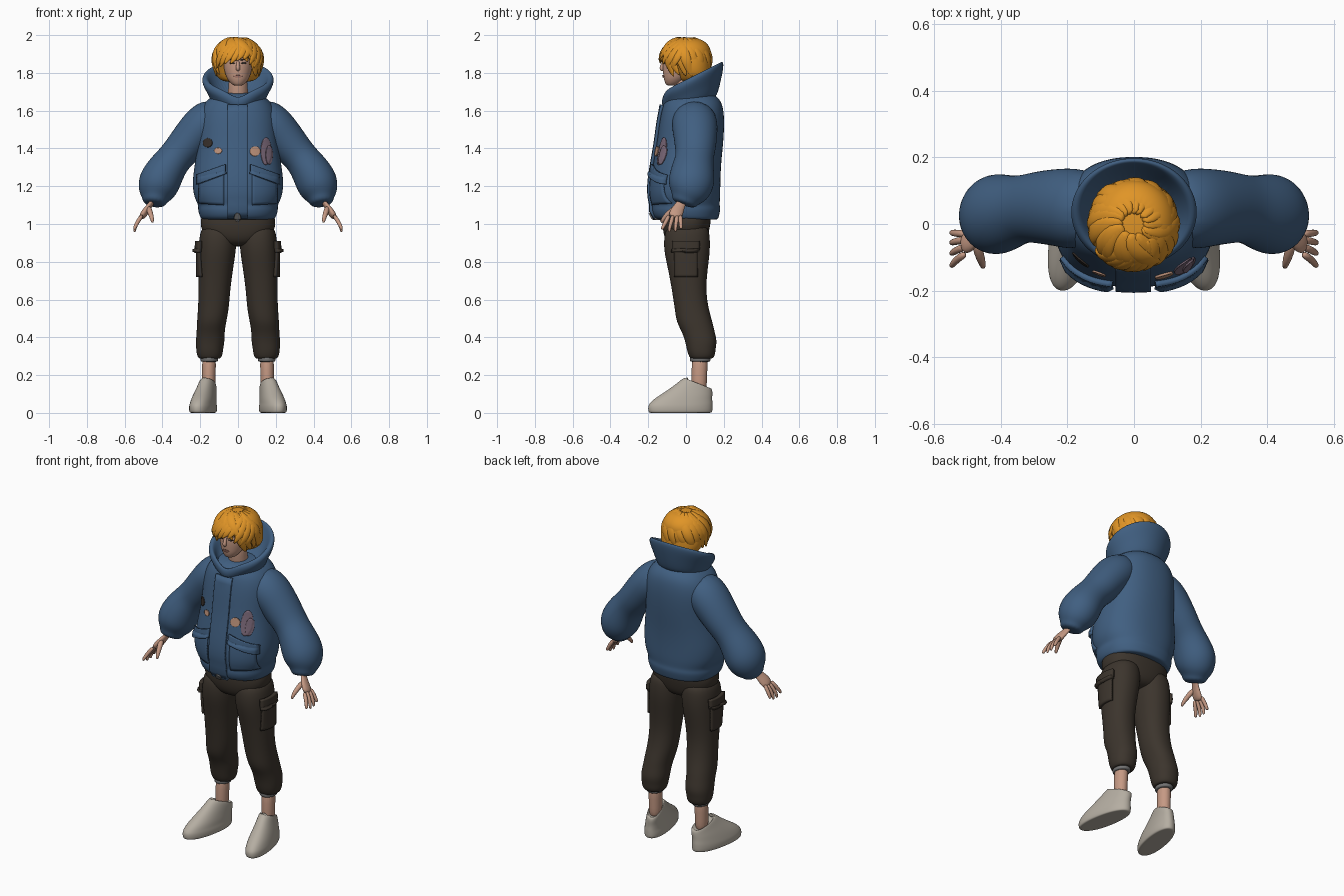
import bpy
import bmesh
import math
import random
from mathutils import Vector

random.seed(4)
if "Cube" in bpy.data.objects:
    bpy.data.objects.remove(bpy.data.objects["Cube"], do_unlink=True)


def material(name, red, green, blue):
    mat = bpy.data.materials.new(name)
    mat.use_nodes = True
    mat.diffuse_color = (red, green, blue, 1)
    shader = next(n for n in mat.node_tree.nodes if n.type == "BSDF_PRINCIPLED")
    shader.inputs["Base Color"].default_value = (red, green, blue, 1)
    shader.inputs["Roughness"].default_value = 0.8
    return mat


jacket_blue = material("jacket blue", .052, .115, .22)
trouser_brown = material("trouser brown", .045, .035, .026)
skin_tone = material("skin", .56, .32, .23)
hair_orange = material("hair orange", .75, .3, .02)
shoe_beige = material("shoe beige", .46, .42, .36)
cuff_grey = material("cuff grey", .17, .17, .17)
patch_mauve = material("patch mauve", .2, .14, .19)
patch_tan = material("patch tan", .5, .28, .19)
dark_brown = material("dark brown", .04, .03, .025)
lip_pink = material("lip", .4, .19, .15)


def finish(name, bm, mat, mirror, subdivisions):
    """Turn a bmesh into a smooth object, optionally mirrored left to right."""
    bmesh.ops.recalc_face_normals(bm, faces=bm.faces)
    mesh = bpy.data.meshes.new(name)
    bm.to_mesh(mesh)
    bm.free()
    mesh.materials.append(mat)
    for face in mesh.polygons:
        face.use_smooth = True
    obj = bpy.data.objects.new(name, mesh)
    bpy.context.collection.objects.link(obj)
    if mirror:
        obj.modifiers.new("Mirror", "MIRROR").use_mirror_merge = False
    if subdivisions:
        sub = obj.modifiers.new("Subdivision", "SUBSURF")
        sub.levels = sub.render_levels = subdivisions
    return obj


def skin_rings(name, rings, mat, mirror=False, subdivisions=2):
    """Bridge rings of points and cap both ends."""
    bm = bmesh.new()
    loops = [[bm.verts.new(p) for p in ring] for ring in rings]
    count = len(loops[0])
    for low, high in zip(loops, loops[1:]):
        for i in range(count):
            j = (i + 1) % count
            bm.faces.new((low[i], low[j], high[j], high[i]))
    bm.faces.new(loops[0])
    bm.faces.new(loops[-1])
    return finish(name, bm, mat, mirror, subdivisions)


def loft(name, sections, mat, mirror=False, power=2.0, shear=0.0, dip=0.0, sides=24):
    """Stack rounded sections: centre x, y, z, half width, half depth, tilt."""
    rings = []
    for cx, cy, cz, rx, ry, *tilt in sections:
        ring = []
        for i in range(sides):
            angle = math.tau * i / sides
            c, s = math.cos(angle), math.sin(angle)
            x = rx * math.copysign(abs(c) ** (2 / power), c)
            y = ry * math.copysign(abs(s) ** (2 / power), s)
            z = cz + (tilt[0] * y if tilt else 0)
            if s < 0:
                z -= dip * math.exp(-(x / .06) ** 2)
            ring.append(Vector((cx + x + shear * (cy + y), cy + y, z)))
        rings.append(ring)
    return skin_rings(name, rings, mat, mirror)


def tube(name, path, radii, mat, up=(0, 1, 0), flat=1.0, mirror=False, sides=10, subdivisions=2):
    """Sweep an oval along a path; flat scales the oval along the up direction."""
    path = [Vector(p) for p in path]
    rings = []
    for k, (point, radius) in enumerate(zip(path, radii)):
        along = (path[min(k + 1, len(path) - 1)] - path[max(k - 1, 0)]).normalized()
        side = along.cross(Vector(up)).normalized()
        top = side.cross(along)
        angles = [math.tau * i / sides for i in range(sides)]
        rings.append([point + radius * (side * math.cos(a) + top * flat * math.sin(a))
                      for a in angles])
    return skin_rings(name, rings, mat, mirror, subdivisions)


def plate(name, outline, mat, thick=.006, steps=10, mirror=False, from_side=False):
    """Lay a thin plate on the surface below; outline maps u, v to the plane."""
    bpy.context.view_layer.update()
    graph = bpy.context.evaluated_depsgraph_get()
    ray = Vector((-1, 0, 0)) if from_side else Vector((0, 1, 0))
    bm = bmesh.new()
    grid, depth = [], 1.85
    for i in range(steps + 1):
        row = []
        for j in range(steps + 1):
            across, z = outline(i / steps, j / steps)
            start = Vector((2, across, z)) if from_side else Vector((across, -2, z))
            hit, place, *_ = bpy.context.scene.ray_cast(graph, start, ray)
            if hit:
                depth = (place - start).length
            row.append(bm.verts.new(start + ray * (depth - thick / 2)))
        grid.append(row)
    for a, b in zip(grid, grid[1:]):
        for j in range(steps):
            bm.faces.new((a[j], b[j], b[j + 1], a[j + 1]))
    obj = finish(name, bm, mat, mirror, 0)
    solid = obj.modifiers.new("Solidify", "SOLIDIFY")
    solid.thickness, solid.offset = thick, 0
    return obj


def slanted(x0, x1, low0, low1, height0, height1):
    return lambda u, v: (x0 + (x1 - x0) * u,
                         low0 + (low1 - low0) * u + v * (height0 + (height1 - height0) * u))


def oval(cx, cz, rx, rz):
    def outline(u, v):
        a, b = 2 * u - 1, 2 * v - 1
        return (cx + rx * a * math.sqrt(1 - b * b / 2), cz + rz * b * math.sqrt(1 - a * a / 2))
    return outline


# Jacket body with gathered hem, and flared collar
loft("jacket_body", [
    (0, .01, 1.03, .15, .12), (0, .01, 1.02, .19, .16), (0, 0, 1.04, .205, .175),
    (0, 0, 1.08, .215, .185), (0, 0, 1.1, .21, .178), (0, -.005, 1.14, .235, .188),
    (0, -.005, 1.22, .245, .188), (0, .005, 1.32, .23, .182), (0, .02, 1.42, .215, .178),
    (0, .03, 1.53, .215, .175), (0, .035, 1.61, .2, .165), (0, .035, 1.66, .165, .148),
    (0, .035, 1.7, .1, .1)], jacket_blue, power=2.3)
loft("collar", [
    (0, .03, 1.62, .12, .12, .3), (0, .03, 1.655, .145, .14, .3), (0, .035, 1.7, .162, .15, .4),
    (0, .035, 1.75, .192, .165, .5), (0, .035, 1.78, .188, .162, .5),
    (0, .035, 1.785, .165, .148, .5), (0, .035, 1.75, .145, .135, .5),
    (0, .02, 1.66, .1, .1, .4)], jacket_blue, dip=.035, sides=40)

# Puffy sleeves narrowing into gathered cuffs
tube("sleeves", [
    (.09, .04, 1.6), (.17, .045, 1.54), (.23, .05, 1.475), (.29, .05, 1.4), (.335, .045, 1.35),
    (.38, .035, 1.29), (.42, .03, 1.22), (.435, .01, 1.16), (.44, -.005, 1.13),
    (.445, -.015, 1.1)],
    [.09, .115, .108, .1, .092, .105, .116, .098, .066, .06],
    jacket_blue, flat=1.1, mirror=True, sides=16)

# Hands
tube("palms", [(.44, -.01, 1.14), (.465, -.03, 1.1), (.49, -.05, 1.065), (.515, -.06, 1.03)],
     [.026, .026, .04, .036], skin_tone, up=(1, 0, 0), flat=.5, mirror=True)
for finger, base, tip, drop in (("index", -.088, -.125, .97), ("middle", -.068, -.088, .955),
                                ("ring", -.047, -.056, .957), ("little", -.03, -.026, .975)):
    tube(finger + "_fingers", [(.505, base, 1.05), (.533, (base + tip) / 2, 1.01),
                               (.547, tip, .98), (.548, tip, drop)],
         [.013, .012, .01, .007], skin_tone, mirror=True, sides=8, subdivisions=1)
tube("thumbs", [(.475, -.05, 1.09), (.465, -.09, 1.06), (.455, -.12, 1.03), (.452, -.132, 1.005)],
     [.017, .016, .012, .007], skin_tone, mirror=True, sides=8, subdivisions=1)

# Trousers
loft("trouser_hips", [
    (0, 0, .88, .06, .07), (0, 0, .91, .15, .11), (0, 0, .97, .2, .125),
    (0, .005, 1.03, .2, .13), (0, .005, 1.08, .18, .12)], trouser_brown, power=2.4)
loft("trouser_legs", [
    (.1, .01, 1, .08, .1), (.105, .005, .95, .1, .122), (.11, .005, .86, .1, .124),
    (.118, .01, .76, .092, .105), (.125, .015, .65, .084, .09), (.13, .03, .55, .082, .09),
    (.14, .045, .48, .078, .096), (.145, .065, .43, .074, .087), (.147, .08, .38, .077, .085),
    (.15, .08, .34, .072, .077), (.15, .083, .31, .069, .072), (.15, .083, .285, .058, .06),
    (.15, .08, .29, .04, .04)], trouser_brown, mirror=True, power=2.2)
loft("trouser_cuffs", [(.152, .075, z, r, r + .008) for z, r in
                       ((.3, .04), (.295, .047), (.272, .047), (.27, .036))],
     cuff_grey, mirror=True)

# Ankles and shoes
loft("ankles", [(.155, .07, .1, .036, .042), (.155, .07, .2, .035, .04),
                (.152, .075, .32, .04, .046)], skin_tone, mirror=True)
loft("shoes", [
    (.18, -.03, 0, .05, .15), (.18, -.03, 0, .064, .168), (.18, -.03, .015, .067, .172),
    (.18, -.03, .035, .067, .172), (.18, -.026, .05, .064, .168),
    (.178, -.015, .072, .061, .155, -.02), (.176, .015, .1, .055, .125, -.1),
    (.172, .045, .13, .048, .096, -.25), (.17, .062, .155, .043, .077, -.4),
    (.17, .065, .16, .037, .065, -.4), (.17, .065, .13, .03, .05, -.2)],
    shoe_beige, mirror=True, power=2.2, shear=-.17)
tube("shoe_tongues", [(.185, -.06, .11), (.178, -.015, .155), (.172, .01, .188)],
     [.024, .028, .024], shoe_beige, up=(0, -1, 1), flat=.35, mirror=True)

# Head, neck and face
loft("neck", [(0, .02, 1.6, .06, .06), (0, 0, 1.7, .052, .055), (0, -.01, 1.8, .05, .055)],
     skin_tone)
loft("head", [
    (0, -.078, 1.732, .018, .02), (0, -.07, 1.74, .035, .038), (0, -.058, 1.765, .056, .06),
    (0, -.045, 1.79, .067, .076), (0, -.035, 1.83, .077, .09), (0, -.025, 1.88, .078, .097),
    (0, -.01, 1.93, .07, .09), (0, 0, 1.96, .04, .05)], skin_tone)
tube("nose", [(0, -.114, 1.868), (0, -.124, 1.845), (0, -.132, 1.823), (0, -.122, 1.81)],
     [.007, .009, .013, .008], skin_tone)
plate("eyes", oval(.031, 1.852, .014, .005), dark_brown, .004, 6, mirror=True)
plate("eyebrows", slanted(.014, .052, 1.866, 1.87, .006, .004), dark_brown, .005, 6, mirror=True)
plate("lips", oval(0, 1.782, .022, .006), lip_pink, .006, 8)

# Hair: a full cap covered with swept locks
loft("hair_cap", [
    (0, .04, 1.75, .07, .07), (0, .045, 1.77, .105, .085), (0, .042, 1.8, .125, .093),
    (0, .03, 1.85, .133, .103), (0, .005, 1.89, .132, .128), (0, .003, 1.93, .122, .13),
    (0, .005, 1.965, .095, .1), (0, .01, 1.985, .05, .055)], hair_orange)


def hair_lock(name, azimuth, top, bottom, twist, width, lift):
    path, steps = [], 6
    for k in range(steps):
        t = k / (steps - 1)
        height = math.radians(top + (bottom - top) * t)
        turn = math.radians(azimuth + twist * (t - 1))
        reach = math.cos(height) if height > 0 else max(math.cos(height), .85)
        reach *= .128 + lift * t
        path.append((-.003 + reach * math.cos(turn), reach * math.sin(turn),
                     1.872 + .117 * math.sin(height)))
    outward = Vector(path[3]) - Vector((0, 0, 1.87))
    tube(name, path, [width * f for f in (.5, .9, 1, .95, .7, .15)], hair_orange,
         up=outward, flat=.45, sides=8, subdivisions=1)


for i in range(22):
    azimuth = 360 * i / 22
    facing = max(0, -math.sin(math.radians(azimuth)))
    end = -48 if facing < .75 else -4
    hair_lock("hair_lock", azimuth, 78, end + random.uniform(-6, 8),
              random.uniform(30, 55), random.uniform(.027, .034), random.uniform(.002, .014))
for i in range(9):
    hair_lock("fringe_lock", 212 + 14 * i, 62, random.uniform(-10, 4) - abs(i - 4) * 5,
              -42, .024, .016)

# Jacket front: zip placket, slanted pockets with flaps, worn patches
plate("placket", slanted(-.055, .05, 1.03, 1.03, .6, .6), jacket_blue, .016, 16)
plate("pockets", slanted(.075, .205, 1.1, 1.11, .17, .13), jacket_blue, .01, mirror=True)
plate("pocket_flaps", slanted(.065, .215, 1.265, 1.21, .05, .05), jacket_blue, .018, mirror=True)
plate("zip_pull", oval(-.003, 1.035, .018, .022), cuff_grey, .008)
plate("mauve_patch", oval(.148, 1.385, .027, .072), patch_mauve, .005, 14)
plate("mauve_patch_edge", oval(.165, 1.365, .018, .05), patch_mauve, .006, 12)
plate("tan_patch", oval(.09, 1.385, .027, .026), patch_tan, .007)
plate("dark_patch", oval(-.16, 1.43, .024, .024), dark_brown, .005)
plate("small_patch", oval(-.105, 1.388, .02, .016), patch_tan, .005)

# Cargo pockets on the trousers
plate("cargo_pockets", slanted(-.06, .06, .72, .72, .14, .14), trouser_brown, .014,
      mirror=True, from_side=True)
plate("cargo_flaps", slanted(-.07, .07, .85, .86, .06, .05), trouser_brown, .022,
      mirror=True, from_side=True)
